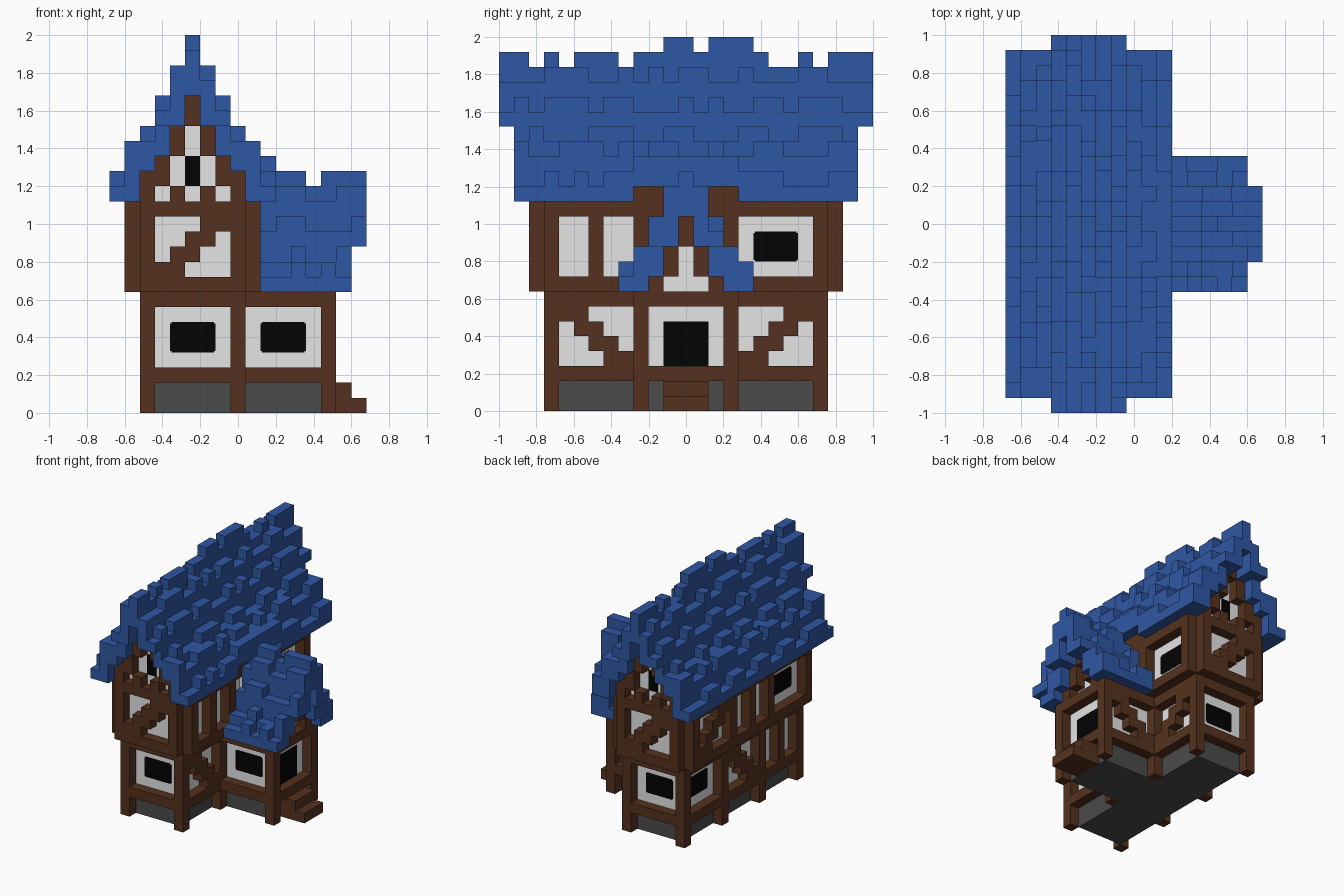
import bpy, bmesh, random
from mathutils import Vector

if "Cube" in bpy.data.objects:
    bpy.data.objects.remove(bpy.data.objects["Cube"])

random.seed(11)
S = 0.08            # block size: x/y blocks are centred on multiples of S, z blocks start on them
grid = {}           # (x, y, z) block -> part name


def material(name, rgb):
    m = bpy.data.materials.new(name)
    m.diffuse_color = (*rgb, 1)
    m.use_nodes = True
    m.node_tree.nodes["Principled BSDF"].inputs["Base Color"].default_value = m.diffuse_color
    return m


BROWN = material("dark_timber", (0.09, 0.031, 0.013))
BLUE = material("blue_shingle", (0.028, 0.096, 0.37))
WHITE = material("white_plaster", (0.78, 0.78, 0.78))
GREY = material("grey_stone", (0.07, 0.07, 0.07))
BLACK = material("black_glass", (0.001, 0.001, 0.001))


def span(a, b):
    return range(a, b + 1)


def put(part, xs, ys, zs, keep=False):
    for x in xs:
        for y in ys:
            for z in zs:
                if not (keep and (x, y, z) in grid):
                    grid[x, y, z] = part


def ring(part, x0, x1, y0, y1, z):
    put(part, span(x0, x1), (y0, y1), (z,))
    put(part, (x0, x1), span(y0, y1), (z,))


plates = {"window_panes": [], "door": []}


def plate(name, axis, at, side, u0, u1, z0, z1, clip=0.008):
    """Thin dark plate with clipped corners, on the recessed wall behind frame layer 'at'."""
    f = (at - side * 0.5) * S
    lo, hi = sorted((f - side * 0.002, f + side * 0.006))
    for d, e in ((clip, 0), (0, clip)) if clip else ((0, 0),):
        a, b = (u0 - 0.5) * S + d, (u1 + 0.5) * S - d
        p, q = z0 * S + e, z1 * S - e
        plates[name].append(((lo, a, p), (hi, b, q)) if axis == "x" else ((a, lo, p), (b, hi, q)))


def panel(kind, part, axis, at, side, u0, z0):
    """Fill one 5 x 4 wall bay between the posts."""
    def timber(u, r):
        put(part, *(((at,), (u0 + u,)) if axis == "x" else ((u0 + u,), (at,))), (z0 + r,))
    if kind == "window":
        plate("window_panes", axis, at, side, u0 + 1, u0 + 3, z0 + 1, z0 + 3)
    elif kind == "door":
        plate("door", axis, at, side, u0 + 1, u0 + 3, z0, z0 + 3, clip=0)
    else:
        for r in range(4):
            if kind == "bars":
                timber(2, r)
            else:
                for u in (3 - r, 4 - r):        # stepped brace
                    timber(u if kind == "fall" else 4 - u, r)


# Stone base and plaster walls (main block and side wing)
for part, zs in (("stone_base", span(0, 1)), ("plaster_walls", span(2, 7))):
    put(part, span(-5, -1), span(-8, 8), zs)
    put(part, span(-1, 5), span(-2, 2), zs)
put("plaster_walls", span(-6, 0), span(-9, 9), span(8, 13))

# Plaster inside the gables
for k, top in enumerate((20, 18, 16, 15)):
    put("plaster_walls", (-3 - k, -3 + k), span(-9, 9), span(14, top))
for k, top in enumerate((12, 10, 8)):
    put("plaster_walls", span(1, 5), (-k, k), span(8, top))

# Lower frame: posts and two rings of beams
LOW, UP = "lower_timber_frame", "upper_timber_frame"
put(LOW, (-6, 0), (-9, -3, 3, 9), span(0, 7))
put(LOW, (6,), (-3, 3), span(0, 7))
for z in (2, 7):
    ring(LOW, -6, 0, -9, 9, z)
    ring(LOW, 0, 6, -3, 3, z)

# Upper frame overhangs by one block with open corners
for z in (8, 13):
    put(UP, (-7, 1), span(-9, 9), (z,))
    put(UP, span(-6, 0), (-10, 10), (z,))
put(UP, (-7, 1), (-9, -3, 3, 9), span(8, 13))
put(UP, (-6, 0), (-10, 10), span(8, 15))
put(UP, (1,), span(-3, 3), (14,))

# Gable timbers on both ends, and on the wing
for k, zs in ((1, (14,)), (2, (15, 16)), (1, (17, 18)), (0, (19, 20))):
    put(UP, (-3 - k, -3 + k), (-10, 10), zs)
for side in (-1, 1):
    plate("window_panes", "y", 10 * side, side, -3, -3, 15, 17, clip=0)
for k, zs in ((2, (8,)), (1, (9, 10)), (0, (11, 12))):
    put("wing_gable_timber", (6,), (-k, k), zs)

# Wall bays: kind, frame, axis, layer, outward side, first block, lowest block
for bay in (
    ("window", LOW, "y", -9, -1, -5, 3), ("window", LOW, "y", 9, 1, -5, 3),
    ("rise", UP, "y", -10, -1, -5, 9), ("fall", UP, "y", 10, 1, -5, 9),
    ("fall", LOW, "x", 0, 1, -8, 3), ("rise", LOW, "x", 0, 1, 4, 3),
    ("bars", UP, "x", 1, 1, -8, 9), ("window", UP, "x", 1, 1, 4, 9),
    ("bars", LOW, "x", -6, -1, -8, 3), ("rise", LOW, "x", -6, -1, -2, 3),
    ("window", LOW, "x", -6, -1, 4, 3), ("window", UP, "x", -7, -1, -8, 9),
    ("bars", UP, "x", -7, -1, -2, 9), ("fall", UP, "x", -7, -1, 4, 9),
    ("window", LOW, "y", -3, -1, 1, 3), ("rise", LOW, "y", 3, 1, 1, 3),
    ("door", LOW, "x", 6, 1, -2, 3),
):
    panel(*bay)

# Door steps
put("door_steps", span(6, 7), span(-1, 1), (0, 1))
put("door_steps", (8,), span(-1, 1), (0,))


def shingles(count):
    """Shingle heights alternating low and high in short uneven runs."""
    out, high = [], random.random() < 0.5
    while len(out) < count:
        out += [int(high)] * random.choice((1, 2, 2, 3))
        high = not high
    return out


# Main roof: steep stepped slopes, the ridge uneven
RIDGE = [int(c) for c in "1101011101122122210010111"]
BASE, UNDER = (23, 22, 20, 18, 17, 15), (21, 19, 17, 16, 14, 14)
for k in range(6):
    for side in ((1,) if k == 0 else (-1, 1)):
        bumps = RIDGE if k == 0 else shingles(25)
        end = 12 if k < 3 else 11
        for y in span(-end, end):
            low, top = UNDER[k], BASE[k] + bumps[y + 12]
            if abs(y) == 12:
                low = max(low, 19)
            if side > 0 and k > 3 and abs(y) <= 3:      # raised above the wing
                low, top = 15, max(top, 17)
            put("main_roof", (-3 + side * k,), (y,), range(low, top), keep=True)

# Wing roof
BASE, UNDER = (15, 14, 12, 10, 9), (13, 11, 9, 8, 8)
for k in range(5):
    for side in ((1,) if k == 0 else (-1, 1)):
        bumps = shingles(7) if k else [1, 1, 1, 0, 1, 1, 1]
        for x in span(2, 8 if k < 3 else 7):
            low = max(UNDER[k], 11) if x == 8 else UNDER[k]
            put("wing_roof", (x,), (side * k,), range(low, BASE[k] + bumps[x - 2]), keep=True)


def finish(name, bm, mat):
    me = bpy.data.meshes.new(name)
    bm.to_mesh(me)
    bm.free()
    me.materials.append(mat)
    bpy.context.collection.objects.link(bpy.data.objects.new(name, me))


# Turn each part into a mesh of its exposed block faces
COLOURS = {"stone_base": GREY, "plaster_walls": WHITE, "main_roof": BLUE, "wing_roof": BLUE}
for part in sorted(set(grid.values())):
    bm, verts = bmesh.new(), {}
    for cell in [c for c, p in grid.items() if p == part]:
        for a in range(3):
            for s in (-1, 1):
                near = list(cell)
                near[a] += s
                if tuple(near) in grid:
                    continue
                loop = []
                for p, q in ((0, 0), (1, 0), (1, 1), (0, 1))[::s]:
                    v = list(cell)
                    v[a] += s > 0
                    v[(a + 1) % 3] += p
                    v[(a + 2) % 3] += q
                    v = tuple(v)
                    if v not in verts:
                        verts[v] = bm.verts.new(((v[0] - 0.5) * S, (v[1] - 0.5) * S, v[2] * S))
                    loop.append(verts[v])
                bm.faces.new(loop)
    finish(part, bm, COLOURS.get(part, BROWN))

# Window and door plates
for name, boxes in plates.items():
    bm = bmesh.new()
    for lo, hi in boxes:
        lo, hi = Vector(lo), Vector(hi)
        for v in bmesh.ops.create_cube(bm, size=1)["verts"]:
            v.co = (lo + hi) / 2 + v.co * (hi - lo)
    finish(name, bm, BLACK)
